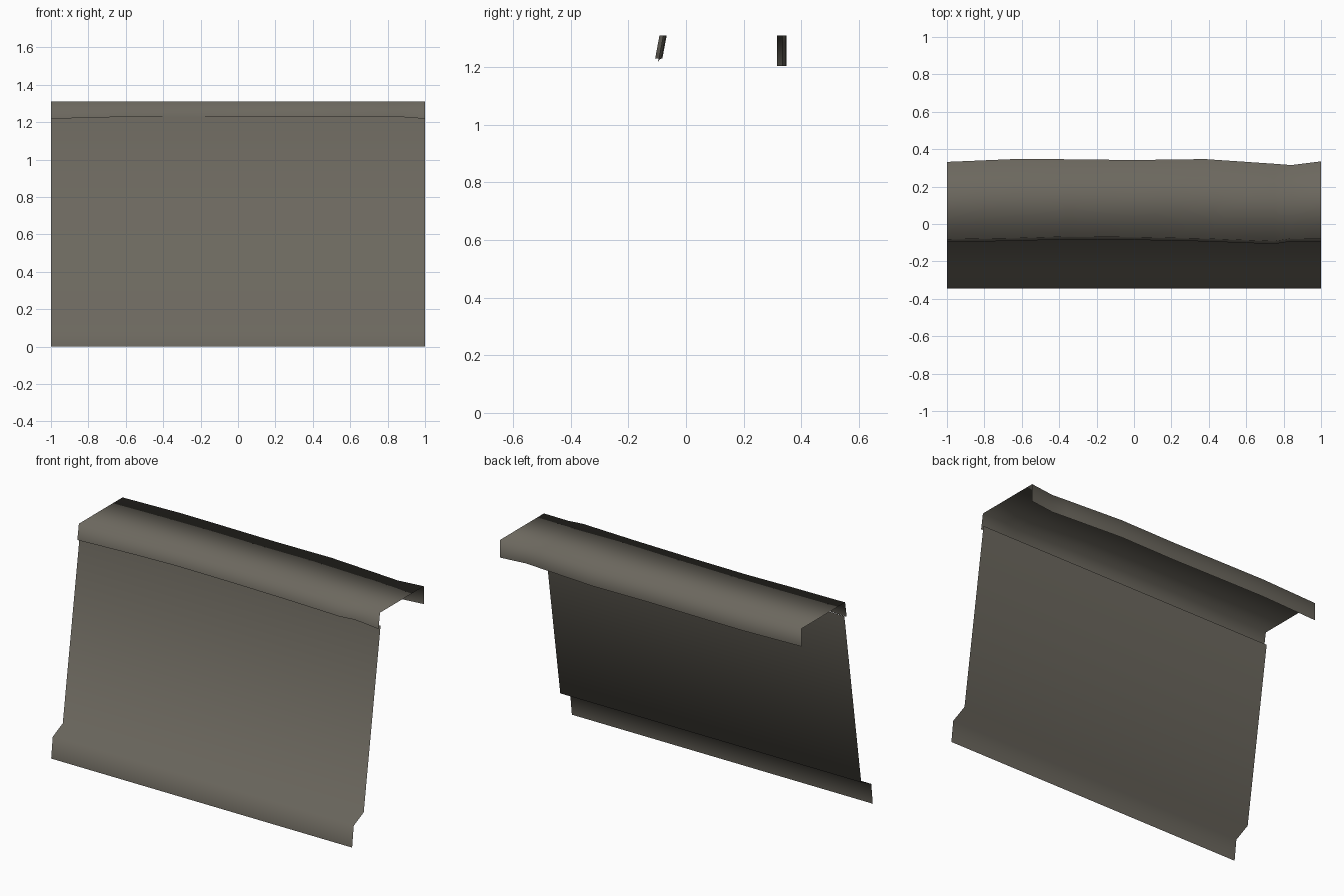
import bpy

if "Cube" in bpy.data.objects:
    bpy.data.objects.remove(bpy.data.objects["Cube"])

stone = bpy.data.materials.new("grey_brown_stone")
stone.diffuse_color = (0.15, 0.138, 0.113, 1)
stone.use_nodes = True
stone.node_tree.nodes["Principled BSDF"].inputs["Base Color"].default_value = stone.diffuse_color


def sheet(name, sections):
    """Skin a row of open cross-sections, all with the same point count."""
    n = len(sections[0])
    verts = [p for s in sections for p in s]
    faces = [(i * n + j, (i + 1) * n + j, (i + 1) * n + j + 1, i * n + j + 1)
             for i in range(len(sections) - 1) for j in range(n - 1)]
    mesh = bpy.data.meshes.new(name)
    mesh.from_pydata(verts, [], faces)
    mesh.materials.append(stone)
    mesh.shade_smooth()
    ob = bpy.data.objects.new(name, mesh)
    bpy.context.collection.objects.link(ob)
    return ob


# Leaning wall with a stepped foot
profile = [(-0.345, 0), (-0.33, 0.125), (-0.235, 0.17), (-0.075, 1.23)]
sheet("leaning_wall", [[(x, y, z) for y, z in profile] for x in (-1, 1)])

# Coping along the top: x, front edge y, back edge y, lip bottom z
stations = [(-1, -0.082, 0.332, 1.218), (-0.62, -0.075, 0.348, 1.228),
            (-0.35, -0.067, 0.346, 1.23), (0, -0.07, 0.342, 1.23),
            (0.38, -0.078, 0.347, 1.23), (0.75, -0.092, 0.322, 1.23),
            (0.84, -0.078, 0.315, 1.23), (1, -0.08, 0.335, 1.218)]
sheet("coping", [[(x, f - 0.015, z), (x, f, 1.31), (x, b, 1.31), (x, b, 1.203)]
                 for x, f, b, z in stations])
